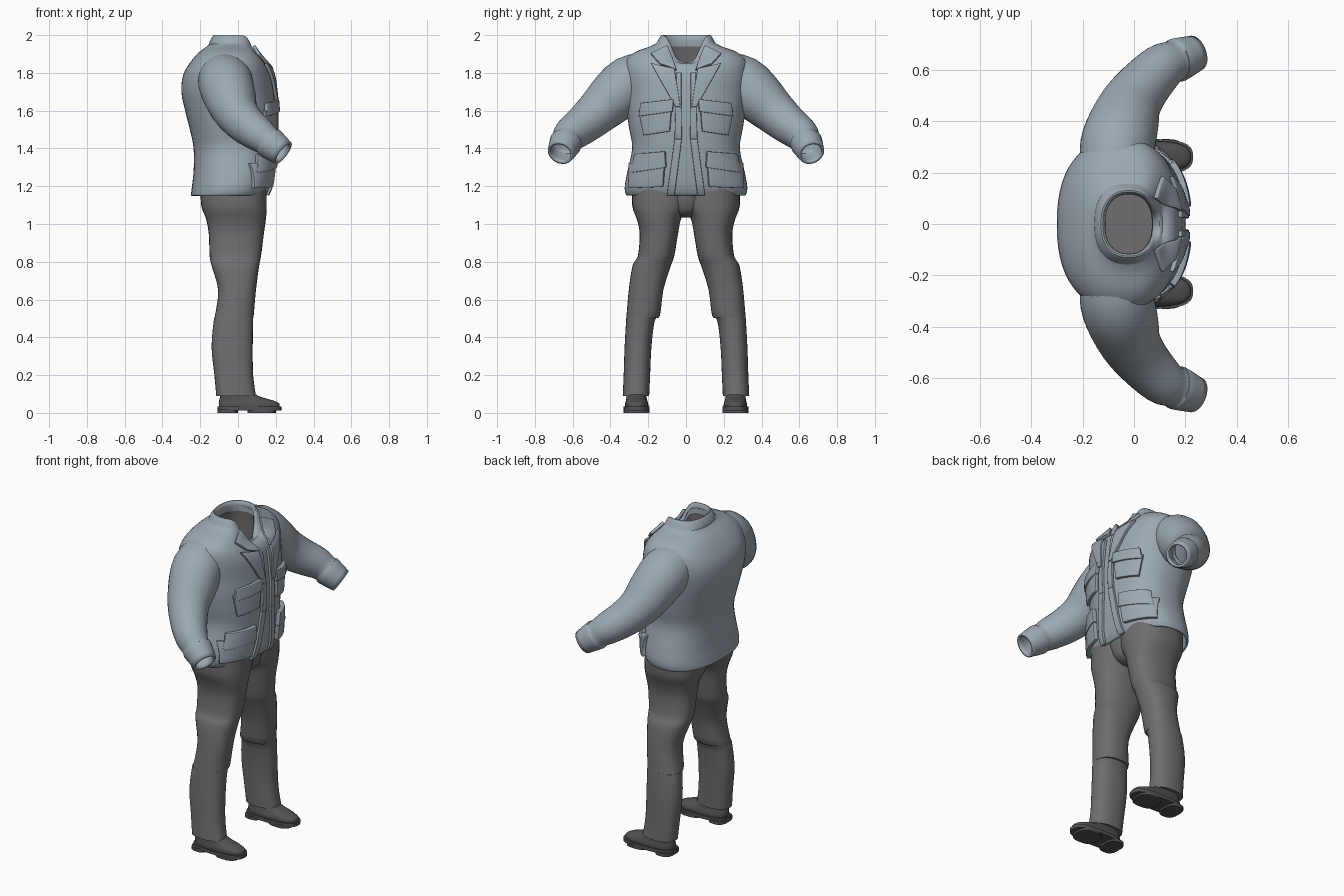
import bpy, bmesh, math
from mathutils import Vector
from mathutils.bvhtree import BVHTree

cube = bpy.data.objects.get("Cube")
if cube:
    bpy.data.objects.remove(cube)


def material(name, rgb):
    m = bpy.data.materials.new(name)
    m.use_nodes = True
    m.diffuse_color = (*rgb, 1)
    m.node_tree.nodes["Principled BSDF"].inputs["Base Color"].default_value = (*rgb, 1)
    return m


JACKET = material("jacket blue grey", (0.33, 0.39, 0.44))
TROUSERS = material("trouser grey", (0.16, 0.155, 0.165))
SHOE = material("shoe dark grey", (0.085, 0.085, 0.09))


def spline(rows, n):
    """Catmull-Rom interpolation between rows of numbers."""
    out = []
    for i in range(len(rows) - 1):
        a, b, c, d = (rows[min(max(i + k, 0), len(rows) - 1)] for k in (-1, 0, 1, 2))
        for s in range(n):
            t = s / n
            out.append([q + t * (r - p) / 2 + t * t * (p - 2.5 * q + 2 * r - d_ / 2)
                        + t ** 3 * (1.5 * (q - r) + (d_ - p) / 2)
                        for p, q, r, d_ in zip(a, b, c, d)])
    return out + [list(rows[-1])]


def finish(name, bm, mats, mirror=True, thick=0, side=-1, bevel=0):
    bmesh.ops.recalc_face_normals(bm, faces=bm.faces)
    me = bpy.data.meshes.new(name)
    bm.to_mesh(me)
    bm.free()
    ob = bpy.data.objects.new(name, me)
    bpy.context.collection.objects.link(ob)
    for m in mats:
        me.materials.append(m)
    if thick:
        mod = ob.modifiers.new("thickness", 'SOLIDIFY')
        mod.thickness, mod.offset = thick, side
    if bevel:
        mod = ob.modifiers.new("soft edge", 'BEVEL')
        mod.width, mod.segments = bevel, 2
    if mirror:
        mod = ob.modifiers.new("mirror", 'MIRROR')
        mod.use_axis = (False, True, False)
        mod.use_clip = False
    bpy.ops.object.select_all(action='DESELECT')
    ob.select_set(True)
    bpy.context.view_layer.objects.active = ob
    bpy.ops.object.shade_smooth_by_angle(angle=math.radians(40))
    return ob


def skin(rings, caps):
    bm = bmesh.new()
    loops = [[bm.verts.new(p) for p in ring] for ring in rings]
    n = len(loops[0])
    for lo, hi in zip(loops, loops[1:]):
        for i in range(n):
            bm.faces.new((lo[i], lo[(i + 1) % n], hi[(i + 1) % n], hi[i]))
    if caps:
        bm.faces.new(loops[0])
        bm.faces.new(loops[-1])
    return bm


def stack(rows, seg=32, power=0.85, smooth=3, caps=True):
    """Rounded level rings; row = z, back x, front x, min y, max y, front dip."""
    rings = []
    for z, xb, xf, y0, y1, dip in (spline(rows, smooth) if smooth else rows):
        ring = []
        for i in range(seg):
            a = math.tau * i / seg
            c, s = math.cos(a), math.sin(a)
            c2 = math.copysign(abs(c) ** power, c)
            s2 = math.copysign(abs(s) ** power, s)
            ring.append(((xb + xf) / 2 + (xf - xb) / 2 * c2,
                         (y0 + y1) / 2 + (y1 - y0) / 2 * s2,
                         z - dip * max(0, c) ** 5))
        rings.append(ring)
    return skin(rings, caps)


# Jacket body, ending in an open collar with a V at the front
body = [(1.15, -.25, .15, .315, 0), (1.19, -.245, .17, .325, 0), (1.28, -.235, .185, .31, 0),
        (1.4, -.235, .195, .285, 0), (1.5, -.255, .2, .3, 0), (1.6, -.28, .2, .315, 0),
        (1.7, -.3, .19, .325, 0), (1.79, -.29, .18, .335, .01), (1.86, -.25, .16, .325, .03),
        (1.91, -.205, .135, .27, .06), (1.94, -.165, .115, .19, .09),
        (1.965, -.14, .1, .145, .12), (1.99, -.125, .085, .128, .16)]
body = [(z, b, f, -h, h, d) for z, b, f, h, d in body]
bm = stack(body, seg=56, caps=False)
bmesh.ops.recalc_face_normals(bm, faces=bm.faces)
surface = BVHTree.FromBMesh(bm)
finish("jacket_body", bm, [JACKET], mirror=False, thick=.012)

# Dark lining inside the neck
finish("neck_lining", stack([(1.975, -.112, .07, -.115, .115, .16), (1.9, -.13, .09, -.12, .12, .13),
                             (1.75, -.16, .1, -.12, .12, .06)], caps=False), [TROUSERS], mirror=False)


# Rolled collar band round the neck
band = [(1.935, -.155, .115, -.17, .17, .09), (1.965, -.15, .1, -.152, .152, .11),
        (2.0, -.128, .085, -.13, .13, .16), (1.985, -.112, .075, -.117, .117, .16),
        (1.94, -.115, .07, -.115, .115, .15)]
finish("collar", stack(band, seg=56, caps=False), [JACKET], mirror=False)


def patch(name, corners, lift, thick, n=8):
    """Cloth panel laid on the jacket front; corners are (y, z) in order."""
    a, b, c, d = (Vector(p) for p in corners)
    bm = bmesh.new()
    grid = []
    for i in range(n + 1):
        row = []
        for j in range(n + 1):
            u, v = i / n, j / n
            p = a.lerp(b, u).lerp(d.lerp(c, u), v)
            hit = surface.ray_cast(Vector((1, p.x, p.y)), Vector((-1, 0, 0)))[0]
            x = hit.x if hit and hit.x > -.06 else -.06
            row.append(bm.verts.new((x + lift, p.x, p.y)))
        grid.append(row)
    for i in range(n):
        for j in range(n):
            bm.faces.new((grid[i][j], grid[i + 1][j], grid[i + 1][j + 1], grid[i][j + 1]))
    finish(name, bm, [JACKET], thick=thick, side=0, bevel=.003)


# Pockets with flaps, button bands and lapels
patch("chest_pockets", [(.085, 1.49), (.22, 1.47), (.245, 1.6), (.075, 1.62)], .004, .026)
patch("chest_flaps", [(.07, 1.595), (.245, 1.57), (.235, 1.64), (.065, 1.66)], .014, .024)
patch("hip_pockets", [(.12, 1.2), (.295, 1.19), (.29, 1.32), (.11, 1.33)], .006, .035)
patch("hip_flaps", [(.105, 1.3), (.285, 1.27), (.265, 1.37), (.11, 1.385)], .016, .026)
patch("button_bands_upper", [(.022, 1.45), (.06, 1.45), (.05, 1.8), (.025, 1.8)], .003, .022)
patch("button_bands_lower", [(.06, 1.155), (.1, 1.155), (.06, 1.45), (.022, 1.45)], .003, .022)
patch("lapels", [(.03, 1.62), (.055, 1.62), (.185, 1.85), (.06, 1.82)], .012, .018)
patch("collar_points", [(.05, 1.815), (.135, 1.845), (.185, 1.9), (.1, 1.945)], .014, .018)

# Sleeves: path point, then radius
path = [(-.07, .2, 1.775, .135), (-.065, .3, 1.745, .145), (-.04, .39, 1.665, .137),
        (-.01, .47, 1.59, .118), (.045, .545, 1.525, .104), (.11, .61, 1.475, .092),
        (.155, .633, 1.44, .08), (.17, .638, 1.428, .086), (.24, .665, 1.375, .07)]
pts = spline(path, 3)
rings = []
for i, p in enumerate(pts):
    t = (Vector(pts[min(i + 1, len(pts) - 1)][:3]) - Vector(pts[max(i - 1, 0)][:3])).normalized()
    u = t.cross(Vector((0, 0, 1))).normalized()
    v = u.cross(t)
    rings.append([Vector(p[:3]) + p[3] * (u * math.cos(a) + v * math.sin(a))
                  for a in (math.tau * k / 28 for k in range(28))])
finish("sleeves", skin(rings, False), [JACKET], thick=.014)

# Trousers
leg = [(.09, -.115, .095, .195, .335), (.2, -.125, .08, .19, .33), (.35, -.14, .078, .183, .325),
       (.49, -.128, .08, .165, .317), (.515, -.122, .083, .138, .315), (.65, -.105, .095, .12, .303),
       (.78, -.14, .112, .08, .283), (.83, -.15, .122, .062, .255), (.95, -.155, .137, .042, .245),
       (1.03, -.17, .148, .025, .262), (1.1, -.195, .152, -.02, .285), (1.24, -.2, .15, -.04, .28)]
finish("trouser_legs", stack([(*r, 0) for r in leg]), [TROUSERS])
finish("trouser_seat", stack([(1.035, -.06, .06, -.05, .05, 0), (1.08, -.14, .13, -.08, .08, 0),
                              (1.25, -.18, .155, -.16, .16, 0)]), [TROUSERS], mirror=False)

# Shoes: upper, sole and heel
upper = [(.03, -.1, .22, .2, .322), (.05, -.102, .218, .2, .322), (.066, -.1, .185, .205, .318),
         (.085, -.095, .12, .21, .315), (.105, -.095, .085, .21, .315), (.14, -.085, .06, .215, .31)]
finish("shoe_uppers", stack([(*r, 0) for r in upper], power=.75), [SHOE])
for name, z0, z1, xb, xf in (("shoe_soles", .012, .034, -.108, .23),
                             ("shoe_heels", 0, .02, -.108, 0),
                             ("shoe_treads", 0, .02, .05, .2)):
    finish(name, stack([(z, xb, xf, .192, .33, 0) for z in (z0, z1)], power=.7, smooth=0), [SHOE])
